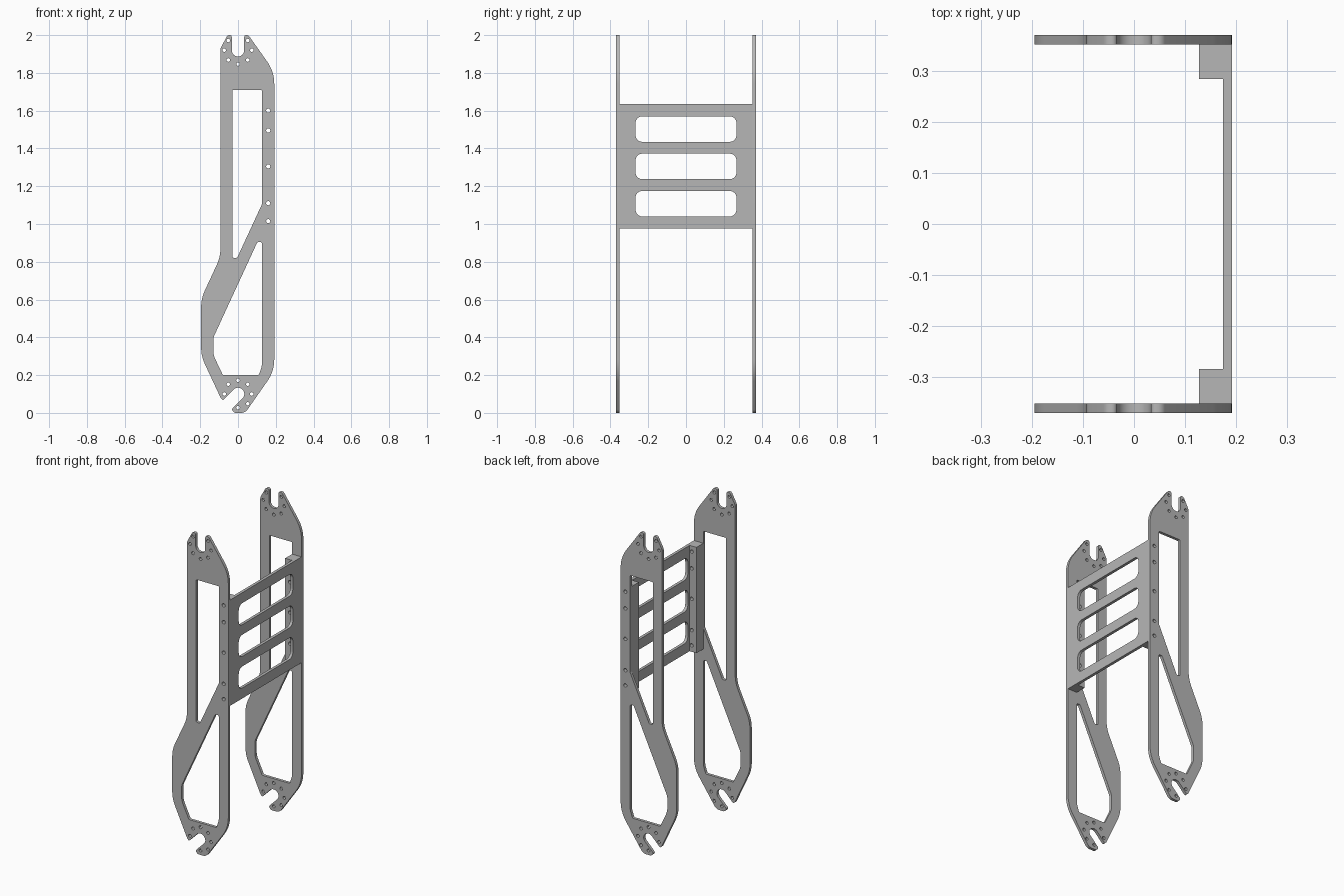
import bpy, bmesh
from math import sin, cos, tan, pi, radians
from mathutils import Vector

cube = bpy.data.objects.get("Cube")
if cube:
    bpy.data.objects.remove(cube, do_unlink=True)

grey = bpy.data.materials.new("plain grey metal")
grey.use_nodes = True
COLOUR = (0.47, 0.47, 0.47, 1)
grey.diffuse_color = COLOUR
grey.node_tree.nodes["Principled BSDF"].inputs["Base Color"].default_value = COLOUR


def rounded(corners, steps=6):
    """Closed polygon from (x, y, radius) corners, each rounded by an arc."""
    out = []
    n = len(corners)
    for i, (x, y, r) in enumerate(corners):
        p = Vector((x, y))
        a = (Vector(corners[i - 1][:2]) - p).normalized()
        b = (Vector(corners[(i + 1) % n][:2]) - p).normalized()
        inner = a.angle(b)
        if r == 0 or inner > pi - 0.01:
            out.append(p)
            continue
        centre = p + (a + b).normalized() * (r / sin(inner / 2))
        start = p + a * (r / tan(inner / 2)) - centre
        turn = pi - inner
        side = 1 if a.x * b.y - a.y * b.x < 0 else -1
        for k in range(steps + 1):
            t = side * turn * k / steps
            out.append(centre + Vector((start.x * cos(t) - start.y * sin(t),
                                        start.x * sin(t) + start.y * cos(t))))
    return out


def circle(x, y, r, sides=16):
    return [Vector((x + r * cos(2 * pi * k / sides), y + r * sin(2 * pi * k / sides)))
            for k in range(sides)]


def box(x0, x1, y0, y1, r=0):
    return rounded([(x0, y0, r), (x1, y0, r), (x1, y1, r), (x0, y1, r)])


def sheet(name, loops, thickness, location, spin=0):
    """Upright sheet: the first loop is the outline, the rest are openings."""
    curve = bpy.data.curves.new(name, 'CURVE')
    curve.dimensions = '2D'
    curve.fill_mode = 'BOTH'
    curve.extrude = thickness / 2
    for loop in loops:
        spline = curve.splines.new('POLY')
        spline.points.add(len(loop) - 1)
        for point, v in zip(spline.points, loop):
            point.co = (v.x, v.y, 0, 1)
        spline.use_cyclic_u = True
    helper = bpy.data.objects.new(name + " helper", curve)
    bpy.context.collection.objects.link(helper)
    bpy.context.view_layer.update()
    graph = bpy.context.evaluated_depsgraph_get()
    mesh = bpy.data.meshes.new_from_object(helper.evaluated_get(graph))
    bpy.data.objects.remove(helper, do_unlink=True)

    bm = bmesh.new()
    bm.from_mesh(mesh)
    bmesh.ops.remove_doubles(bm, verts=bm.verts, dist=0.0001)
    bmesh.ops.recalc_face_normals(bm, faces=bm.faces)
    bm.to_mesh(mesh)
    bm.free()
    mesh.materials.clear()
    mesh.materials.append(grey)
    obj = bpy.data.objects.new(name, mesh)
    bpy.context.collection.objects.link(obj)
    obj.location = location
    obj.rotation_euler = (pi / 2, 0, spin)
    bpy.ops.object.select_all(action='DESELECT')
    obj.select_set(True)
    bpy.context.view_layer.objects.active = obj
    bpy.ops.object.shade_smooth_by_angle(angle=radians(30))
    return obj


# Side plate outline, with an upright slot on top and a slanted one below
outline = rounded([
    (-0.195, 0.30, 0.2), (-0.195, 0.606, 0.2), (-0.093, 0.826, 0.2),
    (-0.093, 1.93, 0.04), (-0.055, 2.0, 0.018), (-0.033, 2.0, 0.01),
    (-0.033, 1.887, 0.0325), (0.033, 1.887, 0.0325),
    (0.033, 2.0, 0.01), (0.055, 2.0, 0.018),
    (0.192, 1.807, 0.2), (0.192, 0.22, 0.2),
    (0.038, 0, 0.04), (-0.018, 0, 0.02), (-0.036, 0.018, 0.012),
    (0.047, 0.1, 0.0325), (0, 0.147, 0.0325),
    (-0.08, 0.067, 0.005), (-0.091, 0.078, 0.005)])

# Plate windows
upper_window = rounded([
    (-0.03, 1.71, 0.006), (0.127, 1.71, 0.006), (0.127, 1.105, 0.02),
    (-0.005, 0.82, 0.012), (-0.03, 0.82, 0.01)])
lower_window = rounded([
    (0.127, 0.905, 0.01), (0.103, 0.905, 0.012), (-0.13, 0.40, 0.06),
    (-0.13, 0.305, 0.1), (-0.08, 0.2, 0.008), (0.11, 0.2, 0.008),
    (0.127, 0.25, 0.1)])

# Bolt rings around both slots, and the row joining plate to bracket
rings = []
for height, first in ((1.92, 135), (0.1, -90)):
    for k in range(7):
        a = radians(first + 45 * k)
        rings.append(circle(0.073 * cos(a), height + 0.073 * sin(a), 0.0095))
bolt_row = [circle(0.16, z, 0.011) for z in (1.015, 1.11, 1.305, 1.495, 1.60)]

LOW, HIGH = 0.975, 1.635
flange = box(0.127, 0.192, LOW, HIGH)
for label, side in (("front", -1), ("back", 1)):
    sheet(label + "_side_plate",
          [outline, upper_window, lower_window] + rings + bolt_row,
          0.018, (0, side * 0.361, 0))
    # Thick bracket end bolted to the plate
    sheet(label + "_bracket_flange", [flange] + bolt_row, 0.068,
          (0, side * 0.318, 0))

# Cross panel with three rounded openings
openings = [box(-0.267, 0.267, z, z + 0.135, 0.035) for z in (1.04, 1.2375, 1.435)]
sheet("cross_panel", [box(-0.284, 0.284, LOW, HIGH)] + openings, 0.018,
      (0.183, 0, 0), pi / 2)
